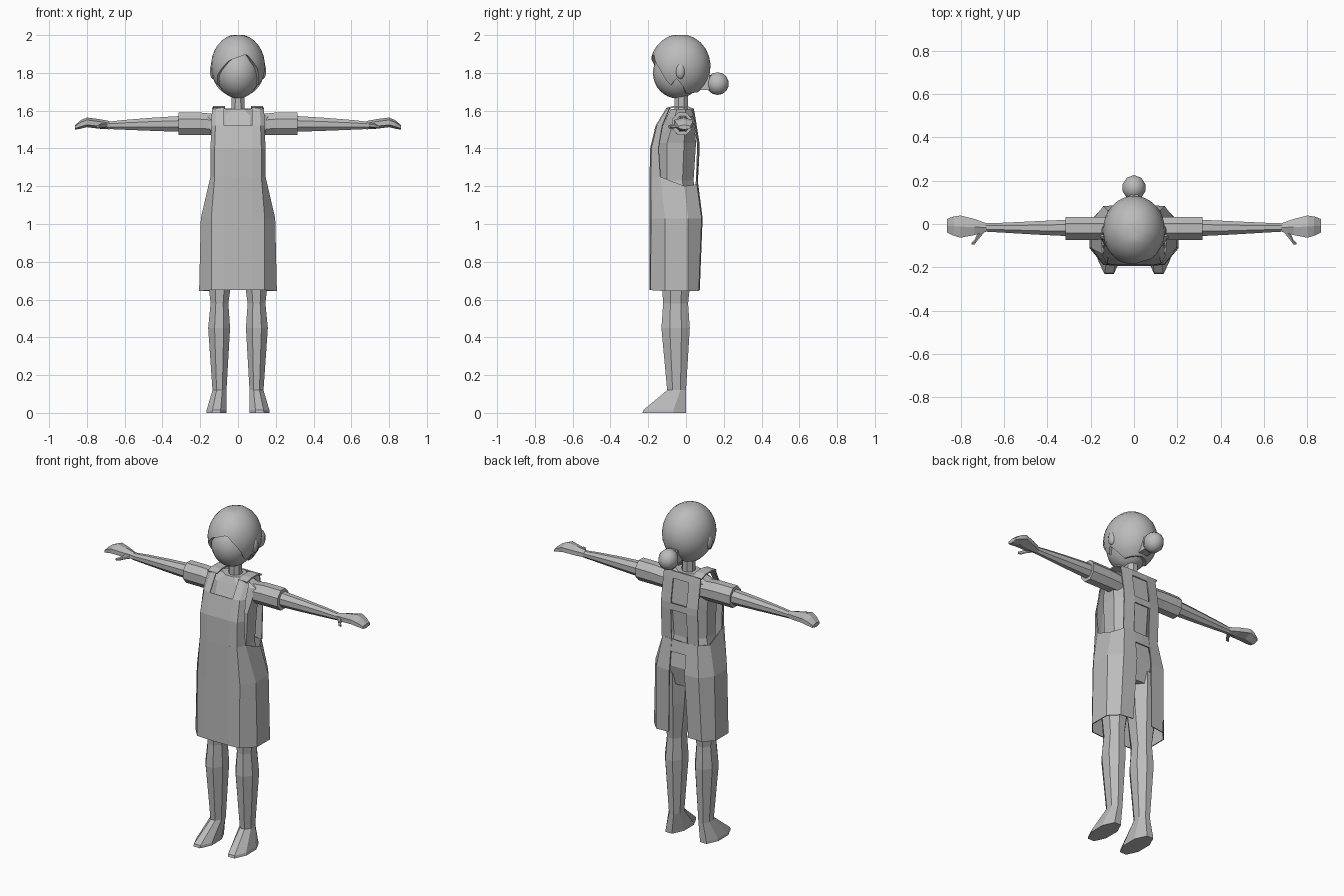
import bpy, bmesh, math
from mathutils import Vector

if "Cube" in bpy.data.objects:
    bpy.data.objects.remove(bpy.data.objects["Cube"])

mat = bpy.data.materials.new("plain_grey")
mat.diffuse_color = (0.5, 0.5, 0.5, 1)
mat.use_nodes = True
mat.node_tree.nodes["Principled BSDF"].inputs["Base Color"].default_value = mat.diffuse_color


def finish(name, bm, mirror=False, smooth=False, thick=0.0, fix=True):
    """Turn a bmesh into a named object with optional mirror and thickness."""
    if fix:
        bmesh.ops.recalc_face_normals(bm, faces=bm.faces)
    me = bpy.data.meshes.new(name)
    bm.to_mesh(me)
    bm.free()
    me.materials.append(mat)
    ob = bpy.data.objects.new(name, me)
    bpy.context.collection.objects.link(ob)
    for p in me.polygons:
        p.use_smooth = smooth
    if mirror:
        ob.modifiers.new("mirror", 'MIRROR').use_axis[0] = True
    if thick:
        s = ob.modifiers.new("thickness", 'SOLIDIFY')
        s.thickness, s.offset = thick, 0
    return ob


def loft(name, rings, axis='z', n=8, **kw):
    """Skin rings (along, centre_a, centre_b, half_a, half_b); half sizes reach the flat sides."""
    bm = bmesh.new()
    loops = []
    k = 1 / math.cos(math.pi / n)
    for t, ca, cb, ra, rb in rings:
        loop = []
        for i in range(n):
            a = 2 * math.pi * (i + 0.5) / n
            u, v = ca + ra * k * math.cos(a), cb + rb * k * math.sin(a)
            loop.append(bm.verts.new((u, v, t) if axis == 'z' else (t, u, v)))
        loops.append(loop)
    for p, q in zip(loops, loops[1:]):
        for i in range(n):
            j = (i + 1) % n
            bm.faces.new((p[i], p[j], q[j], q[i]))
    bm.faces.new(loops[0])
    bm.faces.new(loops[-1])
    return finish(name, bm, **kw)


def sheet(name, rows, skip=(), **kw):
    """Grid of points; skip lists the (row, column) cells left open."""
    bm = bmesh.new()
    g = [[bm.verts.new(p) for p in r] for r in rows]
    for r in range(len(g) - 1):
        for c in range(len(g[0]) - 1):
            if (r, c) not in skip:
                bm.faces.new((g[r][c], g[r][c + 1], g[r + 1][c + 1], g[r + 1][c]))
    for v in [v for v in bm.verts if not v.link_faces]:
        bm.verts.remove(v)
    return finish(name, bm, **kw)


def ball(name, centre, radii, mirror=False, u=16, v=10):
    bm = bmesh.new()
    bmesh.ops.create_uvsphere(bm, u_segments=u, v_segments=v, radius=1)
    for p in bm.verts:
        p.co = Vector(centre) + Vector(a * b for a, b in zip(p.co, radii))
    return finish(name, bm, mirror, True)


# Body under the dress
loft("torso", [(0.93, 0, -0.05, 0.11, 0.085), (1.05, 0, -0.05, 0.165, 0.115),
               (1.23, 0, -0.06, 0.125, 0.10), (1.43, 0, -0.055, 0.135, 0.108),
               (1.57, 0, -0.03, 0.16, 0.07), (1.61, 0, -0.025, 0.07, 0.055)])
loft("neck", [(1.58, 0, -0.025, 0.036, 0.036), (1.72, 0, -0.025, 0.034, 0.036)])

# Legs and feet
loft("leg", [(1.0, 0.085, -0.045, 0.08, 0.10), (0.8, 0.095, -0.05, 0.075, 0.085),
             (0.58, 0.098, -0.055, 0.047, 0.066), (0.45, 0.10, -0.055, 0.058, 0.075),
             (0.12, 0.098, -0.05, 0.037, 0.05)], mirror=True)
loft("foot", [(0.12, 0.098, -0.05, 0.037, 0.05), (0.015, 0.114, -0.113, 0.052, 0.113),
              (0.0, 0.115, -0.115, 0.053, 0.115)], mirror=True)

# Sleeves, arms and hands
loft("sleeve", [(0.10, -0.02, 1.525, 0.052, 0.055), (0.2, -0.02, 1.53, 0.053, 0.06),
                (0.315, -0.02, 1.53, 0.053, 0.06)], axis='x', mirror=True)
loft("arm", [(0.30, -0.018, 1.53, 0.038, 0.042), (0.45, -0.018, 1.528, 0.031, 0.035),
             (0.60, -0.017, 1.525, 0.023, 0.026), (0.69, -0.016, 1.522, 0.019, 0.019)],
     axis='x', mirror=True)
loft("hand", [(0.68, -0.016, 1.523, 0.019, 0.019), (0.735, -0.014, 1.53, 0.037, 0.022),
              (0.80, -0.012, 1.538, 0.051, 0.022), (0.83, -0.01, 1.528, 0.045, 0.02),
              (0.862, -0.008, 1.512, 0.032, 0.011)], axis='x', n=6, mirror=True)
loft("thumb", [(0.69, -0.025, 1.522, 0.012, 0.011), (0.72, -0.055, 1.52, 0.018, 0.011),
               (0.735, -0.083, 1.516, 0.011, 0.009), (0.75, -0.09, 1.514, 0.004, 0.006)],
     axis='x', n=6, mirror=True)

# Dress front with a square neckline
front = []
for z, y, w, wy in ((1.615, -0.10, 0.13, -0.085), (1.52, -0.158, 0.133, -0.125),
                    (1.40, -0.187, 0.137, -0.145), (1.25, -0.19, 0.137, -0.135)):
    front.append([(0, y, z), (0.075, y, z), (w - 0.015, y + 0.006, z), (w + 0.006, wy, z)])
sheet("bib", front, skip={(0, 0)}, mirror=True, thick=0.006)

# Wrapped skirt, open along the middle of the back
skirt = [
    [(0, -0.19, 1.25), (0.075, -0.19, 1.25), (0.122, -0.184, 1.25), (0.143, -0.135, 1.25),
     (0.152, -0.01, 1.20), (0.115, 0.055, 1.21), (0.05, 0.062, 1.21)],
    [(0, -0.19, 1.03), (0.075, -0.19, 1.03), (0.14, -0.182, 1.03), (0.194, -0.11, 1.03),
     (0.194, 0.01, 1.03), (0.14, 0.08, 1.03), (0.05, 0.085, 1.03)],
    [(0, -0.19, 0.65), (0.075, -0.19, 0.65), (0.14, -0.186, 0.65), (0.203, -0.11, 0.645),
     (0.203, 0.01, 0.645), (0.15, 0.065, 0.645), (0.065, 0.07, 0.65)]]
sheet("skirt", skirt, mirror=True, thick=0.006)

# Back panel with two openings and a waist tie
back = []
for z, y in ((1.61, 0.038), (1.57, 0.046), (1.43, 0.068), (1.39, 0.069),
             (1.21, 0.062), (1.14, 0.07)):
    back.append([(0, y, z), (0.052, y, z), (0.122, y - 0.008, z)])
sheet("back_panel", back, skip={(1, 0), (3, 0), (4, 1)}, mirror=True, thick=0.006)

# Shoulder straps
sheet("strap", [[(x, y, z) for x in (0.07, 0.132)] for y, z in
                ((-0.10, 1.612), (-0.06, 1.622), (0.0, 1.622), (0.038, 1.608))],
      mirror=True, thick=0.008)

# Head
ball("face", (0, -0.045, 1.80), (0.116, 0.13, 0.135), u=24, v=16)
ball("ear", (0.132, -0.03, 1.81), (0.018, 0.026, 0.042), mirror=True, u=10, v=8)
ball("bun", (0, 0.167, 1.743), (0.056, 0.06, 0.06), u=10, v=7)
loft("bun_base", [(1.71, 0, 0.10, 0.03, 0.04), (1.79, 0, 0.10, 0.03, 0.04)], n=6)

# Hair cap: each column runs from the crown down to a swept hairline
HAIRLINE = [(-180, 1.70), (-110, 1.69), (-82, 1.77), (-65, 1.73), (-53, 1.785), (-20, 1.865),
            (20, 1.90), (47, 1.82), (65, 1.73), (82, 1.77), (110, 1.69), (180, 1.70)]


def hairline(a):
    for (a0, z0), (a1, z1) in zip(HAIRLINE, HAIRLINE[1:]):
        if a <= a1:
            return z0 + (z1 - z0) * (a - a0) / (a1 - a0)
    return HAIRLINE[-1][1]


bm = bmesh.new()
N, R = 48, 10
top = bm.verts.new((0, -0.03, 2.0))
cols = []
for i in range(N):
    deg = -180 + 360 * i / N
    a = math.radians(deg)
    end = math.asin((hairline(deg) - 1.835) / 0.17)
    col = []
    for j in range(1, R + 1):
        e = math.pi / 2 + (end - math.pi / 2) * j / R
        c = math.cos(e)
        col.append(bm.verts.new((0.143 * c * math.sin(a), -0.03 - 0.16 * c * math.cos(a),
                                 min(2.0, 1.835 + 0.17 * math.sin(e)))))
    # tucked inner rim
    p = col[-1].co
    col.append(bm.verts.new((p.x * 0.8, -0.03 + (p.y + 0.03) * 0.8, p.z + 0.004)))
    cols.append(col)
for i in range(N):
    p, q = cols[i], cols[(i + 1) % N]
    bm.faces.new((top, p[0], q[0]))
    for j in range(R):
        bm.faces.new((p[j], p[j + 1], q[j + 1], q[j]))
hair = finish("hair", bm, smooth=True)
bpy.context.view_layer.objects.active = hair
hair.select_set(True)
bpy.ops.object.shade_smooth_by_angle(angle=math.radians(40))
